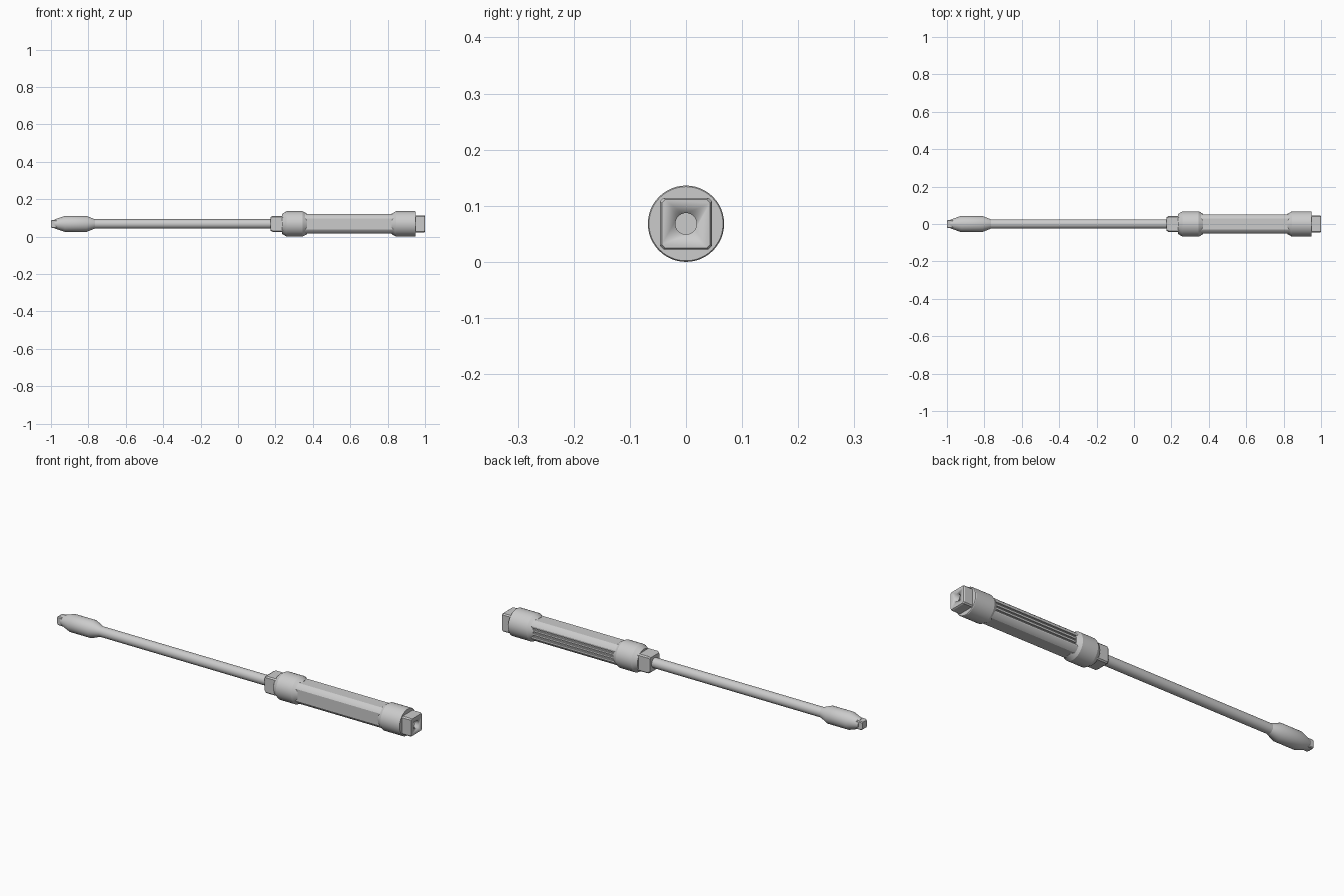
import bpy, bmesh, math

if "Cube" in bpy.data.objects:
    bpy.data.objects.remove(bpy.data.objects["Cube"])

R = 0.068  # collar radius and axis height


def loft(name, rings):
    """Closed solid from (x, [(y, z), ...]) cross-sections along the x axis."""
    bm = bmesh.new()
    loops = [[bm.verts.new((x, y, z + R)) for y, z in pts] for x, pts in rings]
    n = len(loops[0])
    for a, b in zip(loops, loops[1:]):
        for i in range(n):
            j = (i + 1) % n
            bm.faces.new((a[i], a[j], b[j], b[i]))
    bm.faces.new(loops[0])
    bm.faces.new(loops[-1])
    bmesh.ops.recalc_face_normals(bm, faces=bm.faces)
    me = bpy.data.meshes.new(name)
    bm.to_mesh(me)
    bm.free()
    ob = bpy.data.objects.new(name, me)
    bpy.context.collection.objects.link(ob)
    bpy.ops.object.select_all(action='DESELECT')
    ob.select_set(True)
    bpy.context.view_layer.objects.active = ob
    bpy.ops.object.shade_smooth_by_angle(angle=math.radians(25))
    return ob


def circle(r, n=48):
    return [(r * math.cos(2 * math.pi * i / n), r * math.sin(2 * math.pi * i / n)) for i in range(n)]


def square(h, c):
    """Square of half size h with corners cut by c."""
    k = h - c
    return [(h, -k), (h, k), (k, h), (-k, h), (-h, k), (-h, -k), (-k, -h), (k, -h)]


def turned(name, profile):
    return loft(name, [(x, circle(r)) for x, r in profile])


# shaft and turned socket end
turned("shaft", [(-0.80, 0.025), (0.20, 0.025)])
turned("shaft_head", [(-0.98, 0.024), (-0.925, 0.043), (-0.81, 0.043), (-0.765, 0.025)])

# square drive tip
loft("drive_tip", [(-1.0, square(0.018, 0.004)), (-0.993, square(0.022, 0.004)),
                   (-0.94, square(0.022, 0.004))])

# front square block of the handle
loft("front_block", [(0.175, square(0.037, 0.006)), (0.185, square(0.043, 0.006)),
                     (0.30, square(0.043, 0.006))])

# round collars with conical shoulders
turned("front_collar", [(0.235, 0.053), (0.26, R), (0.345, R), (0.37, 0.054)])
turned("rear_collar", [(0.82, 0.054), (0.845, R), (0.947, R), (0.95, 0.066)])

# grip: four flats with arced corners, fine grooves along the back
flat, arc = 0.052, 0.060
half = math.acos(flat / arc)
grip = []
for q in range(4):
    base = q * math.pi / 2
    grip_pts = [(flat, -flat * math.tan(half))]
    if q == 0:
        for g in (-0.018, 0.0, 0.018):
            grip_pts += [(flat, g - 0.004), (flat - 0.006, g - 0.003),
                         (flat - 0.006, g + 0.003), (flat, g + 0.004)]
    for i in range(7):
        a = half + (math.pi / 2 - 2 * half) * i / 7
        grip_pts.append((arc * math.cos(a), arc * math.sin(a)))
    c, s = math.cos(base), math.sin(base)
    grip += [(y * c - z * s, y * s + z * c) for y, z in grip_pts]
loft("grip", [(0.32, grip), (0.87, grip)])

# rear square socket block with a round bore
block = loft("rear_block", [(0.90, square(0.046, 0.006)), (0.994, square(0.046, 0.006)),
                            (1.0, square(0.043, 0.006))])
bore = turned("bore_cutter", [(0.93, 0.019), (1.05, 0.019)])
bore.hide_render = True
bore.hide_set(True)
cut = block.modifiers.new("bore", 'BOOLEAN')
cut.operation = 'DIFFERENCE'
cut.solver = 'EXACT'
cut.object = bore
